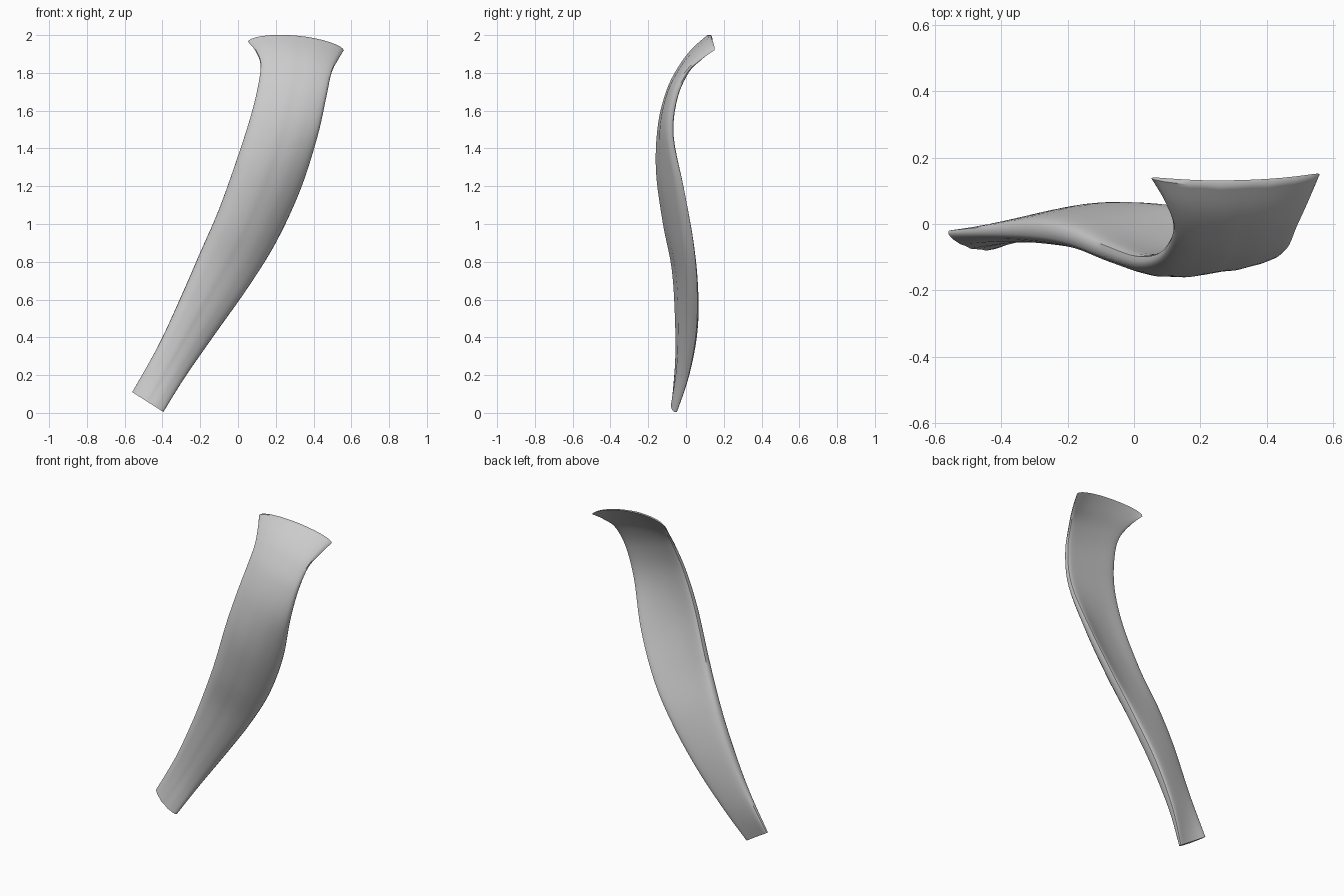
import bpy, bmesh, math
from mathutils import Vector

if "Cube" in bpy.data.objects:
    bpy.data.objects.remove(bpy.data.objects["Cube"])

# Stations up the strap: left edge xyz, right edge xyz, forward bulge, thickness, upward bow
STATIONS = [
    (-.56, -.025, .11, -.395, -.055, .005, .036, .036, 0),
    (-.42, -.018, .36, -.28, -.002, .19, .044, .070, 0),
    (-.30, -.018, .62, -.12, .034, .42, .062, .100, 0),
    (-.20, -.038, .85, .05, .040, .66, .070, .102, 0),
    (-.10, -.077, 1.08, .20, .022, .90, .086, .096, 0),
    (.00, -.110, 1.36, .33, -.024, 1.18, .084, .082, 0),
    (.07, -.10, 1.58, .42, -.080, 1.46, .055, .066, 0),
    (.11, -.05, 1.75, .465, -.06, 1.66, .046, .058, 0),
    (.118, .005, 1.85, .495, .005, 1.80, .040, .05, .01),
    (.09, .075, 1.92, .53, .08, 1.87, .043, .045, .03),
    (.052, .138, 1.965, .56, .15, 1.92, .028, .016, .055),
]
STEPS, HALF = 5, 16


def smooth(a, b, c, d, t):
    """Smooth interpolation between two neighbouring stations."""
    return [.5 * (2*q + (r-p)*t + (2*p-5*q+4*r-s)*t*t + (3*q-p-3*r+s)*t**3)
            for p, q, r, s in zip(a, b, c, d)]


def ring(row):
    """Closed, bowed cross-section with blunt flanks."""
    left, right = Vector(row[:3]), Vector(row[3:6])
    bulge, thick, bow = row[6:]
    pts = []
    for i in range(2 * HALF):
        a = math.pi * i / HALF
        t = (1 - math.cos(a)) / 2
        side = math.sin(a)
        arch = 1 - abs(2*t - 1) ** (2 + .5 * t)
        p = left.lerp(right, t)
        p.y -= (bulge - thick/2) * arch
        p.y -= math.copysign(abs(side) ** (.65 - .1 * t), side) * thick / 2
        # faint lengthwise grooves on the front
        if side > 0:
            p.y += .002 * math.sin(t * 44) * arch
        p.z += bow * (4 * t * (1 - t)) ** .6
        pts.append(p)
    return pts


rows = []
n = len(STATIONS)
for k in range(n - 1):
    a, b = STATIONS[max(k-1, 0)], STATIONS[k]
    c, d = STATIONS[k+1], STATIONS[min(k+2, n-1)]
    rows += [smooth(a, b, c, d, j / STEPS) for j in range(STEPS)]
rows.append(STATIONS[-1])

# Strap skin and end caps
bm = bmesh.new()
rings = [[bm.verts.new(p) for p in ring(r)] for r in rows]
m = 2 * HALF
for lo, hi in zip(rings, rings[1:]):
    for i in range(m):
        bm.faces.new((lo[i], lo[(i+1) % m], hi[(i+1) % m], hi[i]))
for loop in (rings[0], rings[-1]):
    for i in range(HALF):
        quad = [loop[i], loop[i+1], loop[(m-i-1) % m], loop[(m-i) % m]]
        bm.faces.new(list(dict.fromkeys(quad)))
bmesh.ops.recalc_face_normals(bm, faces=bm.faces)
mesh = bpy.data.meshes.new("muscle_strap")
bm.to_mesh(mesh)
bm.free()

strap = bpy.data.objects.new("muscle_strap", mesh)
bpy.context.collection.objects.link(strap)
grey = bpy.data.materials.new("light_grey")
grey.diffuse_color = (.6, .6, .6, 1)
grey.use_nodes = True
grey.node_tree.nodes["Principled BSDF"].inputs["Base Color"].default_value = grey.diffuse_color
mesh.materials.append(grey)
bpy.context.view_layer.objects.active = strap
strap.select_set(True)
bpy.ops.object.shade_smooth_by_angle(angle=math.radians(40))
